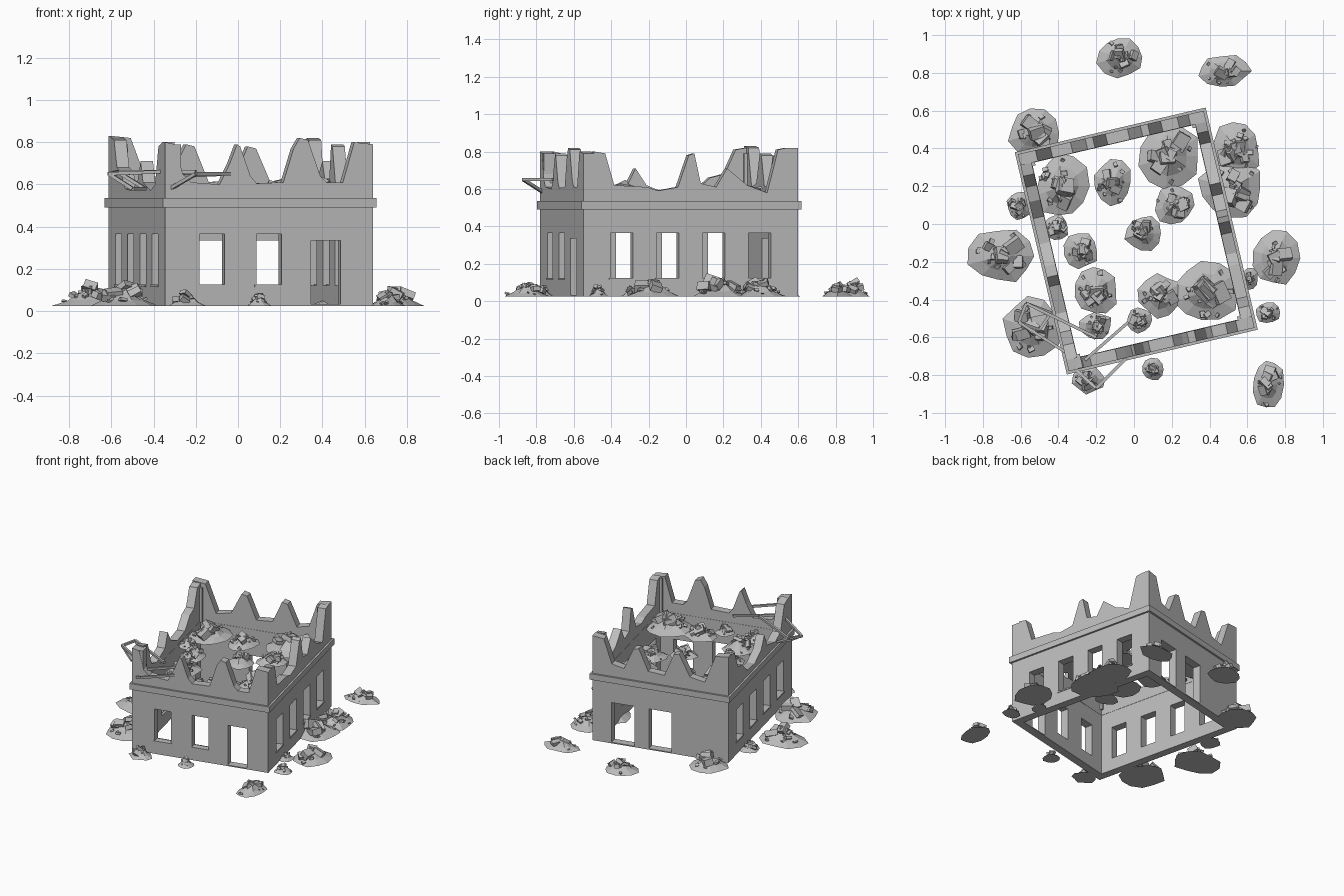
import bpy, bmesh, math, random
from mathutils import Vector, Matrix, Euler

if "Cube" in bpy.data.objects:
    bpy.data.objects.remove(bpy.data.objects["Cube"])
random.seed(4)

stone = bpy.data.materials.new("grey stone")
stone.use_nodes = True
GREY = (0.5, 0.5, 0.5, 1)
stone.diffuse_color = GREY
stone.node_tree.nodes["Principled BSDF"].inputs["Base Color"].default_value = GREY

# The house is turned on its plot
HOUSE = Matrix.Translation((0.012, -0.09, 0)) @ Matrix.Rotation(math.radians(13.2), 4, 'Z')
HX, HY, THICK, BASE = 0.505, 0.59, 0.06, 0.025


def finish(bm, name, matrix=Matrix()):
    bmesh.ops.recalc_face_normals(bm, faces=bm.faces)
    mesh = bpy.data.meshes.new(name)
    bm.to_mesh(mesh)
    bm.free()
    mesh.materials.append(stone)
    obj = bpy.data.objects.new(name, mesh)
    obj.matrix_world = matrix
    bpy.context.collection.objects.link(obj)
    return obj


def add_box(bm, centre, size, turn=(0, 0, 0)):
    m = Matrix.Translation(centre) @ Euler(turn).to_matrix().to_4x4() @ Matrix.Diagonal((*size, 1))
    return bmesh.ops.create_cube(bm, size=1, matrix=m)["verts"]


def add_loop(bm, points):
    verts = [bm.verts.new((u, 0, z)) for u, z in points]
    return [bm.edges.new((a, b)) for a, b in zip(verts, verts[1:] + verts[:1])]


def wall(name, half, top, openings, matrix):
    """Broken wall: outer face at local y = 0, openings as (centre, width, bottom, top)."""
    bm = bmesh.new()
    edges = add_loop(bm, [(-half, BASE)] + top + [(half, BASE)])
    for c, w, low, high in openings:
        a, b = c - w / 2, c + w / 2
        edges += add_loop(bm, [(a, low), (a, high), (b, high), (b, low)])
    bmesh.ops.triangle_fill(bm, use_beauty=True, use_dissolve=False, edges=edges)
    out = bmesh.ops.extrude_face_region(bm, geom=bm.faces[:])
    moved = [g for g in out["geom"] if isinstance(g, bmesh.types.BMVert)]
    bmesh.ops.translate(bm, verts=moved, vec=(0, THICK, 0))
    finish(bm, name, matrix)

    # Thin sills under the windows
    bm = bmesh.new()
    for c, w, low, high in openings:
        if low > 0.1:
            add_box(bm, (c, 0.02, low), (w + 0.016, 0.05, 0.01))
    if bm.verts:
        finish(bm, name + "_sills", matrix)
    else:
        bm.free()


def side(x, y, degrees):
    return HOUSE @ Matrix.Translation((x, y, 0)) @ Matrix.Rotation(math.radians(degrees), 4, 'Z')


def windows(centres):
    return [(c, 0.123, 0.12, 0.365) for c in centres]


def door(c, w):
    return (c, w, BASE + 0.008, 0.335)


# Walls with jagged tops
four = (-0.378, -0.126, 0.126, 0.378)
SY = HY - THICK
wall("front_wall", HX,
     [(-HX, 0.8), (-0.455, 0.79), (-0.42, 0.65), (-0.38, 0.61), (-0.24, 0.6), (-0.19, 0.7),
      (-0.155, 0.79), (-0.14, 0.78), (-0.09, 0.64), (-0.06, 0.605), (0.07, 0.61), (0.12, 0.77),
      (0.15, 0.82), (0.19, 0.81), (0.25, 0.64), (0.28, 0.61), (0.36, 0.61), (0.415, 0.8), (HX, 0.79)],
     windows((-0.277, 0)) + [door(0.277, 0.144)], side(0, -HY, 0))
wall("left_wall", SY,
     [(-SY, 0.8), (-0.47, 0.79), (-0.42, 0.62), (-0.24, 0.61), (-0.18, 0.59), (-0.07, 0.61),
      (-0.01, 0.78), (0.02, 0.79), (0.055, 0.63), (0.14, 0.61), (0.2, 0.71), (0.31, 0.62),
      (0.42, 0.58), (0.48, 0.81), (SY, 0.82)],
     windows(four), side(HX, 0, 90))
wall("back_wall", HX,
     [(-HX, 0.82), (-0.42, 0.81), (-0.36, 0.63), (-0.27, 0.61), (-0.2, 0.77), (-0.16, 0.78),
      (-0.09, 0.62), (0.03, 0.61), (0.1, 0.78), (0.14, 0.79), (0.22, 0.63), (0.33, 0.61),
      (0.41, 0.82), (HX, 0.83)],
     [door(-0.277, 0.17), door(0, 0.17)], side(0, HY, 180))
wall("right_wall", SY,
     [(-SY, 0.82), (-0.47, 0.81), (-0.41, 0.68), (-0.33, 0.66), (-0.24, 0.58), (-0.1, 0.57),
      (0.02, 0.62), (0.08, 0.71), (0.13, 0.61), (0.28, 0.57), (0.38, 0.6), (0.45, 0.78), (SY, 0.8)],
     windows(four), side(-HX, 0, -90))

# Cornice band around the house
bm = bmesh.new()
for s in (-1, 1):
    add_box(bm, (0, s * (HY - 0.024), 0.512), (2 * HX + 0.028, 0.076, 0.045))
    add_box(bm, (s * (HX - 0.024), 0, 0.512), (0.076, 2 * HY - 0.124, 0.045))
finish(bm, "cornice", HOUSE)

# Return piers that thicken the broken corners
bm = bmesh.new()
for sx in (-1, 1):
    for sy in (-1, 1):
        add_box(bm, (sx * (HX - 0.04), sy * (HY - 0.04), 0.66), (0.075, 0.075, 0.26))
finish(bm, "corner_piers", HOUSE)


def pile(name, x, y, rx, ry, z, height):
    """Mound of dust with tilted blocks on it."""
    bm = bmesh.new()
    n = 11
    rings = []
    wobble = [random.uniform(0.82, 1.06) for _ in range(n)]
    for frac, lift in ((1, 0), (0.6, 0.3), (0.25, 0.75)):
        ring = []
        for i in range(n):
            a = math.tau * i / n
            r = frac * wobble[i]
            ring.append(bm.verts.new((x + rx * r * math.cos(a), y + ry * r * math.sin(a),
                                      z + height * lift * random.uniform(0.75, 1.2))))
        rings.append(ring)
    tip = bm.verts.new((x, y, z + height))
    for low, high in zip(rings, rings[1:]):
        for i in range(n):
            bm.faces.new((low[i], low[i - 1], high[i - 1], high[i]))
    for i in range(n):
        bm.faces.new((rings[-1][i], rings[-1][i - 1], tip))
    bm.faces.new(rings[0])
    small = min(rx, ry)
    for k in range(20):
        big = k < 7
        d = random.uniform(0, 0.55 if big else 0.8)
        a = random.uniform(0, math.tau)
        s = small * (random.uniform(0.25, 0.48) if big else random.uniform(0.08, 0.18))
        pos = (x + rx * d * math.cos(a), y + ry * d * math.sin(a),
               z + height * (1 - d) * 0.85 + s * 0.15)
        turn = [random.uniform(-0.6, 0.6), random.uniform(-0.6, 0.6), random.uniform(0, 3)]
        add_box(bm, pos, (s * 1.3, s, s * random.uniform(0.4, 0.8)), turn)
    for v in bm.verts:
        v.co.z = max(v.co.z, 0)
        v.co.y = max(-1, min(1, v.co.y))
    finish(bm, name)


# Rubble on the ground outside
outside = [(-0.07, 0.885, 0.13, 0.115), (0.48, 0.81, 0.14, 0.09), (-0.53, 0.48, 0.14, 0.14),
           (0.54, 0.4, 0.14, 0.16), (0.52, 0.19, 0.18, 0.17), (0.75, -0.18, 0.13, 0.15),
           (0.71, -0.47, 0.07, 0.06), (0.71, -0.85, 0.09, 0.14), (0.1, -0.77, 0.06, 0.06),
           (-0.24, -0.82, 0.09, 0.08), (-0.54, -0.55, 0.16, 0.17), (-0.7, -0.17, 0.18, 0.15),
           (-0.61, 0.1, 0.07, 0.08), (0.61, -0.29, 0.05, 0.06)]
# Rubble held at the upper storey
upper = [(-0.38, 0.2, 0.15, 0.18), (-0.11, 0.22, 0.11, 0.13), (0.19, 0.36, 0.17, 0.18),
         (0.21, 0.1, 0.11, 0.11), (0.05, -0.05, 0.1, 0.1), (-0.28, -0.14, 0.1, 0.1),
         (-0.2, -0.35, 0.12, 0.13), (-0.2, -0.54, 0.09, 0.08), (0.14, -0.38, 0.12, 0.12),
         (0.38, -0.36, 0.18, 0.17), (0.03, -0.51, 0.07, 0.07), (-0.41, -0.02, 0.07, 0.07)]
for i, p in enumerate(outside):
    pile(f"ground_rubble_{i + 1}", *p, 0.025, 0.035 + 0.35 * min(p[2:]))
for i, p in enumerate(upper):
    pile(f"upper_rubble_{i + 1}", *p, 0.51, 0.03 + 0.35 * min(p[2:]))


def bars(name, *paths):
    bm = bmesh.new()
    for path in paths:
        for a, b in zip(path, path[1:]):
            a, b = Vector(a), Vector(b)
            m = Matrix.Translation((a + b) / 2) @ (b - a).to_track_quat('Z', 'Y').to_matrix().to_4x4()
            bmesh.ops.create_cube(bm, size=1, matrix=m @ Matrix.Diagonal((0.016, 0.016, (b - a).length, 1)))
    finish(bm, name)


# Bent metal frames hanging over the front right corner
bars("front_frame",
     [(-0.32, -0.76, 0.58), (-0.2, -0.87, 0.65), (-0.04, -0.71, 0.65)],
     [(-0.26, -0.72, 0.64), (-0.03, -0.52, 0.65)])
bars("side_frame",
     [(-0.2, -0.6, 0.66), (-0.57, -0.42, 0.66), (-0.61, -0.52, 0.65), (-0.36, -0.68, 0.66)],
     [(-0.61, -0.52, 0.65), (-0.5, -0.56, 0.58), (-0.44, -0.47, 0.58), (-0.57, -0.42, 0.66)])
